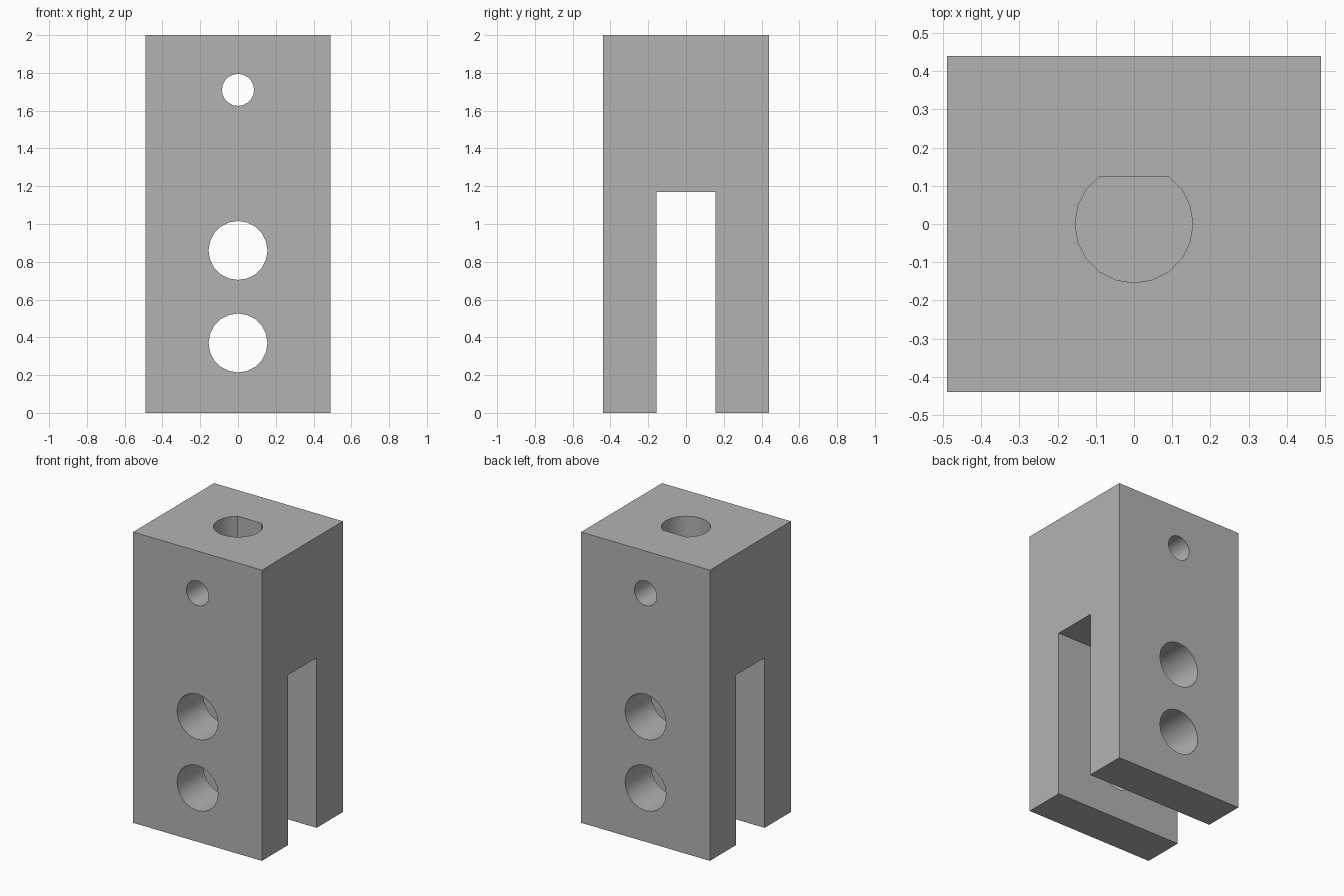
import bpy
import bmesh
import math
from mathutils import Matrix

cube = bpy.data.objects.get("Cube")
if cube:
    bpy.data.objects.remove(cube, do_unlink=True)

WIDTH, DEPTH, HEIGHT = 0.98, 0.88, 2.0
SLOT_WIDTH, SLOT_TOP = 0.31, 1.17
SIDES = 20

grey = bpy.data.materials.new("plain grey")
grey.use_nodes = True
colour = (0.45, 0.45, 0.45, 1)
grey.diffuse_color = colour
grey.node_tree.nodes["Principled BSDF"].inputs["Base Color"].default_value = colour


def extruded(name, points, length, matrix):
    """Extrude a flat outline along its own z axis, then place it."""
    bm = bmesh.new()
    face = bm.faces.new([bm.verts.new((x, y, 0)) for x, y in points])
    result = bmesh.ops.extrude_face_region(bm, geom=[face])
    verts = [v for v in result["geom"] if isinstance(v, bmesh.types.BMVert)]
    bmesh.ops.translate(bm, verts=verts, vec=(0, 0, length))
    bmesh.ops.recalc_face_normals(bm, faces=bm.faces)
    bm.transform(matrix)
    mesh = bpy.data.meshes.new(name)
    bm.to_mesh(mesh)
    bm.free()
    mesh.materials.append(grey)
    obj = bpy.data.objects.new(name, mesh)
    bpy.context.collection.objects.link(obj)
    return obj


def circle(radius):
    angles = [2 * math.pi * i / SIDES for i in range(SIDES)]
    return [(radius * math.cos(a), radius * math.sin(a)) for a in angles]


# Forked block: the side outline, with its open slot, runs across the width
d, s = DEPTH / 2, SLOT_WIDTH / 2
outline = [(-d, 0), (-s, 0), (-s, SLOT_TOP), (s, SLOT_TOP),
           (s, 0), (d, 0), (d, HEIGHT), (-d, HEIGHT)]
across = Matrix(((0, 0, 1, -WIDTH / 2), (1, 0, 0, 0), (0, 1, 0, 0), (0, 0, 0, 1)))
block = extruded("clevis_block", outline, WIDTH, across)

# Cross holes through front and back: two pin holes and a set screw hole
cutters = []
for name, z, radius in (("lower_pin_hole", 0.37, 0.156),
                        ("upper_pin_hole", 0.86, 0.156),
                        ("set_screw_hole", 1.71, 0.085)):
    place = Matrix.Translation((0, 0.6, z)) @ Matrix.Rotation(math.pi / 2, 4, "X")
    cutters.append(extruded(name, circle(radius), 1.2, place))

# Blind shaft socket in the top, with one flat side towards the back
socket = [p for p in circle(0.154) if p[1] < 0.126]
cutters.append(extruded("shaft_socket", socket, 0.7, Matrix.Translation((0, 0, 1.42))))

bpy.context.view_layer.objects.active = block
for cutter in cutters:
    mod = block.modifiers.new(cutter.name, "BOOLEAN")
    mod.operation = "DIFFERENCE"
    mod.solver = "EXACT"
    mod.object = cutter
    bpy.ops.object.modifier_apply(modifier=mod.name)
    bpy.data.objects.remove(cutter, do_unlink=True)

# Smooth hole walls, sharp block edges
bpy.ops.object.select_all(action="DESELECT")
block.select_set(True)
bpy.ops.object.shade_smooth_by_angle(angle=math.radians(30))
